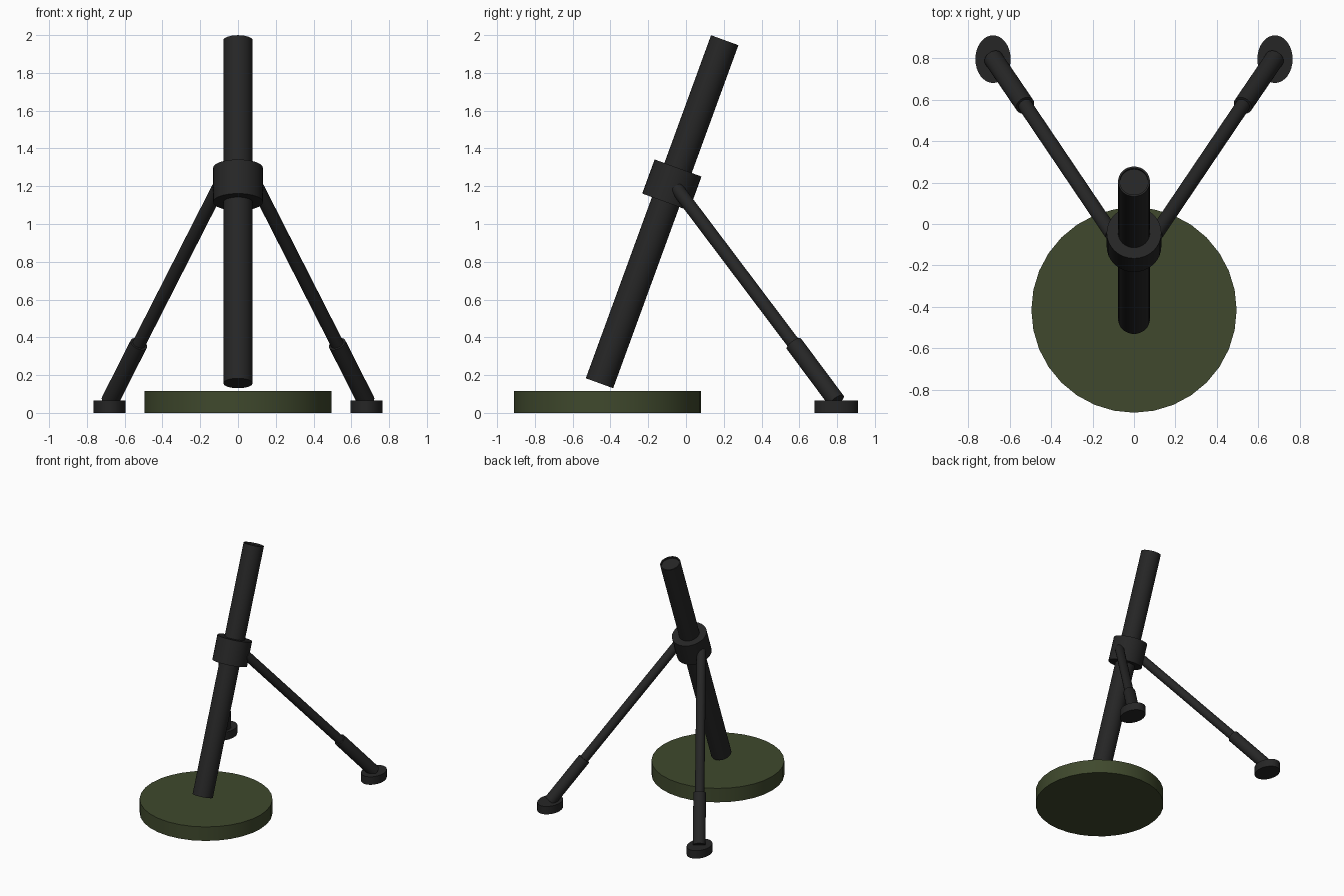
import bpy, bmesh, math
from mathutils import Vector

if "Cube" in bpy.data.objects:
    bpy.data.objects.remove(bpy.data.objects["Cube"])


def material(name, rgb):
    m = bpy.data.materials.new(name)
    m.diffuse_color = (*rgb, 1.0)
    m.use_nodes = True
    m.node_tree.nodes["Principled BSDF"].inputs["Base Color"].default_value = m.diffuse_color
    return m


BLACK = material("gunmetal black", (0.019, 0.019, 0.019))
GREEN = material("olive green", (0.050, 0.066, 0.026))


def rod(name, start, end, radius, mat, sides=32):
    """Closed cylinder running from start to end."""
    start, end = Vector(start), Vector(end)
    axis = end - start
    bpy.ops.mesh.primitive_cylinder_add(vertices=sides, radius=radius,
                                        depth=axis.length, location=(start + end) / 2)
    ob = bpy.context.object
    ob.name = name
    ob.rotation_euler = axis.to_track_quat('Z', 'Y').to_euler()
    ob.data.materials.append(mat)
    bpy.ops.object.shade_smooth_by_angle(angle=math.radians(35))
    return ob


# Round base plate
rod("base_plate", (0, -0.415, 0), (0, -0.415, 0.115), 0.495, GREEN)

# Tilted barrel with a shallow recessed muzzle
BOTTOM, TOP = Vector((0, -0.458, 0.157)), Vector((0, 0.205, 1.973))
barrel = rod("barrel", BOTTOM, TOP, 0.077, BLACK)
bm = bmesh.new()
bm.from_mesh(barrel.data)
muzzle = max(bm.faces, key=lambda f: f.calc_center_median().z)
bmesh.ops.inset_region(bm, faces=[muzzle], thickness=0.009)
bmesh.ops.inset_region(bm, faces=[muzzle], thickness=0.0005, depth=-0.012)
bm.to_mesh(barrel.data)
bm.free()

# Collar clamped around the barrel
axis = (TOP - BOTTOM).normalized()
middle = BOTTOM + axis * 1.117
rod("collar", middle - axis * 0.096, middle + axis * 0.096, 0.132, BLACK)

# Two splayed legs with thicker lower sleeves and oval feet
for side, label in ((-1, "left"), (1, "right")):
    hip = (side * 0.105, -0.05, 1.19)
    joint = (side * 0.525, 0.572, 0.365)
    ankle = (side * 0.678, 0.797, 0.063)
    rod(label + "_upper_leg", hip, joint, 0.035, BLACK)
    rod(label + "_lower_leg", joint, ankle, 0.047, BLACK)
    foot = rod(label + "_foot", (side * 0.68, 0.795, 0), (side * 0.68, 0.795, 0.065), 1.0, BLACK)
    # The foot is longer front to back than it is wide
    foot.rotation_euler = (0, 0, 0)
    foot.scale = (0.085, 0.115, 1)
